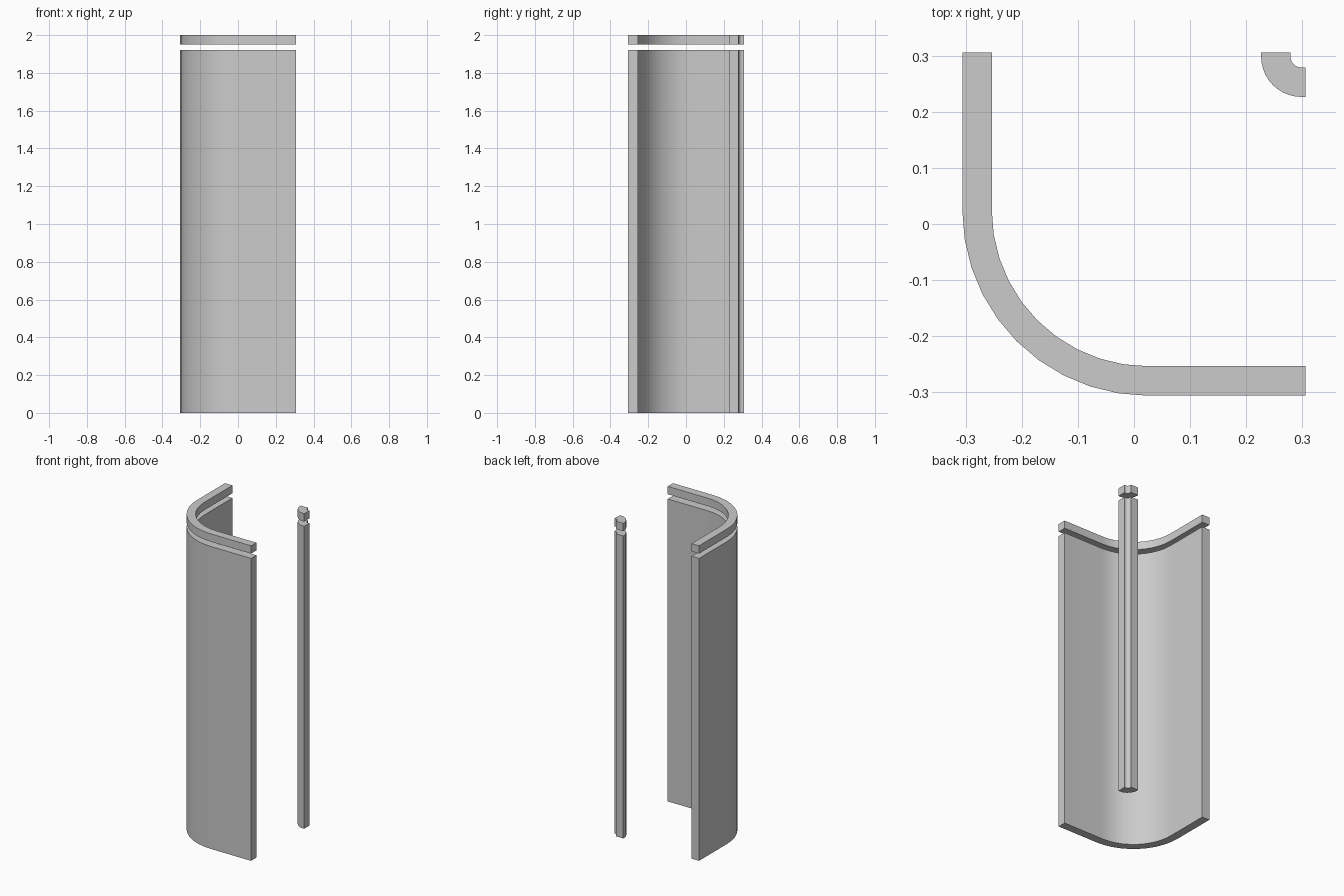
import bpy, bmesh
from math import cos, sin, pi

if "Cube" in bpy.data.objects:
    bpy.data.objects.remove(bpy.data.objects["Cube"])

END = 0.306      # outer extent of both legs
WIDTH = 0.0525   # kerb thickness
SEGS = 10        # segments in each quarter bend


def bend(face, center, radius):
    """Leg, quarter arc, leg: from (face, END) round to (END, face)."""
    pts = [(face, END)]
    for i in range(SEGS + 1):
        a = pi + pi / 2 * i / SEGS
        pts.append((center + radius * cos(a), center + radius * sin(a)))
    pts.append((END, face))
    return pts


def curved_strip(name, outer_face, center, z0, z1):
    radius = center - outer_face
    outer = bend(outer_face, center, radius)
    inner = bend(outer_face + WIDTH, center, radius - WIDTH)
    bm = bmesh.new()
    rings = [[bm.verts.new((x, y, z)) for x, y in pts]
             for pts, z in ((outer, z0), (inner, z0), (inner, z1), (outer, z1))]
    n = len(outer)
    for k in range(4):
        a, b = rings[k], rings[(k + 1) % 4]
        for i in range(n - 1):
            bm.faces.new((a[i], a[i + 1], b[i + 1], b[i]))
    for i in (0, n - 1):
        bm.faces.new([r[i] for r in rings])
    bmesh.ops.recalc_face_normals(bm, faces=bm.faces)
    mesh = bpy.data.meshes.new(name)
    bm.to_mesh(mesh)
    bm.free()
    obj = bpy.data.objects.new(name, mesh)
    bpy.context.collection.objects.link(obj)
    bpy.context.view_layer.objects.active = obj
    obj.select_set(True)
    bpy.ops.object.shade_smooth_by_angle(angle=pi / 6)
    obj.select_set(False)


# Large outer wall and small inner corner post, each with a separate cap strip
for part, face, center in (("outer_wall", -END, 0.025),
                           ("corner_post", 0.2265, 0.2985)):
    curved_strip(part, face, center, 0.0, 1.92)
    curved_strip(part + "_cap", face, center, 1.95, 2.0)
